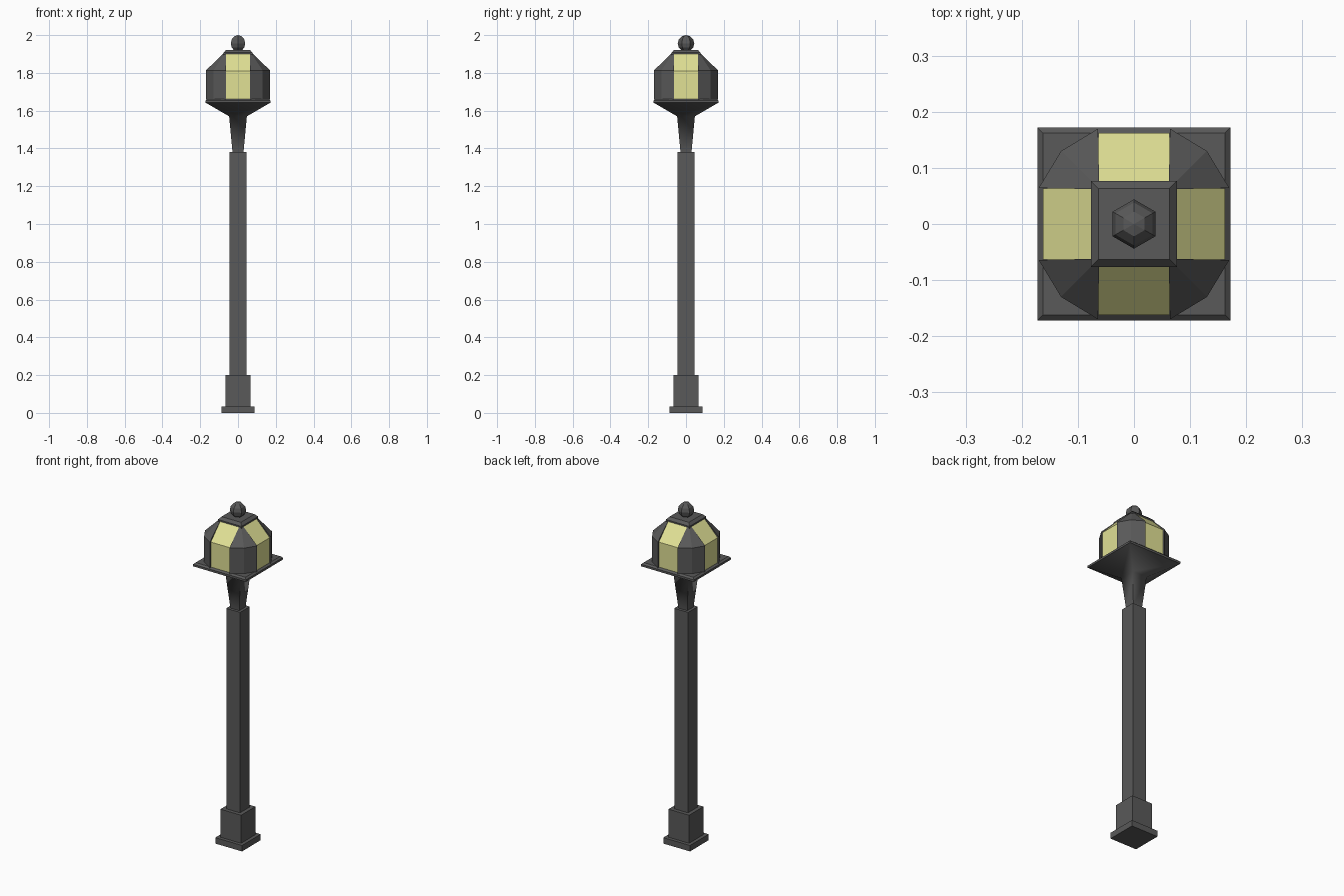
import bpy, bmesh
from math import radians, pi
from mathutils import Matrix

if "Cube" in bpy.data.objects:
    bpy.data.objects.remove(bpy.data.objects["Cube"])


def add_object(name, bm, color):
    bmesh.ops.recalc_face_normals(bm, faces=bm.faces)
    me = bpy.data.meshes.new(name)
    bm.to_mesh(me)
    bm.free()
    ob = bpy.data.objects.new(name, me)
    bpy.context.collection.objects.link(ob)
    me.materials.append(color)
    return ob


def material(name, rgb):
    m = bpy.data.materials.new(name)
    m.diffuse_color = (*rgb, 1)
    m.use_nodes = True
    m.node_tree.nodes["Principled BSDF"].inputs["Base Color"].default_value = m.diffuse_color
    return m


def square_loft(name, rings):
    """Closed square column through (half width, height) rings."""
    bm = bmesh.new()
    loops = [[bm.verts.new((sx * h, sy * h, z))
              for sx, sy in ((-1, -1), (1, -1), (1, 1), (-1, 1))] for h, z in rings]
    for lo, hi in zip(loops, loops[1:]):
        for i in range(4):
            j = (i + 1) % 4
            bm.faces.new((lo[i], lo[j], hi[j], hi[i]))
    bm.faces.new(loops[0])
    bm.faces.new(loops[-1])
    return add_object(name, bm, iron)


iron = material("iron", (0.1, 0.1, 0.1))
glow = material("glow", (0.75, 0.75, 0.3))

# Post
square_loft("base_plate", [(0.087, 0), (0.087, 0.035)])
square_loft("plinth", [(0.067, 0.035), (0.067, 0.2)])
square_loft("shaft", [(0.045, 0.2), (0.045, 1.38)])

# Neck flaring out to the lantern tray, softly shaded
neck = square_loft("neck", [(0.029, 1.38), (0.047, 1.57), (0.171, 1.642)])
bpy.context.view_layer.objects.active = neck
neck.select_set(True)
bpy.ops.object.shade_smooth_by_angle(angle=radians(58))
square_loft("tray", [(0.172, 1.642), (0.172, 1.654), (0.162, 1.663)])

for k in range(4):
    turn = Matrix.Rotation(k * pi / 2, 3, 'Z')

    # Corner pillar: faceted upright sides, sloped top rising to the cap corner
    bm = bmesh.new()
    plan = [(0.062, 0.062), (0.17, 0.064), (0.13, 0.13), (0.064, 0.17)]
    low = [bm.verts.new((x, y, 1.66)) for x, y in plan]
    top = [bm.verts.new((x, y, 1.917 if i == 0 else 1.813)) for i, (x, y) in enumerate(plan)]
    bm.faces.new(low)
    for i in range(4):
        j = (i + 1) % 4
        bm.faces.new((low[i], low[j], top[j], top[i]))
    bm.faces.new((top[0], top[1], top[2]))
    bm.faces.new((top[0], top[2], top[3]))
    bmesh.ops.rotate(bm, verts=bm.verts, matrix=turn)
    add_object(f"corner_pillar_{k + 1}", bm, iron)

    # Glass: upright pane bending into a sloped pane, set back from the pillars
    bm = bmesh.new()
    section = [(0.162, 1.66), (0.162, 1.81), (0.072, 1.904), (0.062, 1.904), (0.062, 1.66)]
    ends = [[bm.verts.new((x, y, z)) for y, z in section] for x in (-0.063, 0.063)]
    for e in ends:
        bm.faces.new(e)
    for i in range(5):
        j = (i + 1) % 5
        bm.faces.new((ends[0][i], ends[0][j], ends[1][j], ends[1][i]))
    bmesh.ops.rotate(bm, verts=bm.verts, matrix=turn)
    add_object(f"glass_pane_{k + 1}", bm, glow)

# Cap and ball finial
square_loft("cap", [(0.077, 1.895), (0.077, 1.907), (0.063, 1.922)])
bm = bmesh.new()
bmesh.ops.create_uvsphere(bm, u_segments=6, v_segments=6, radius=0.044,
                          matrix=Matrix.Translation((0, 0, 1.956)))
add_object("finial", bm, iron)
